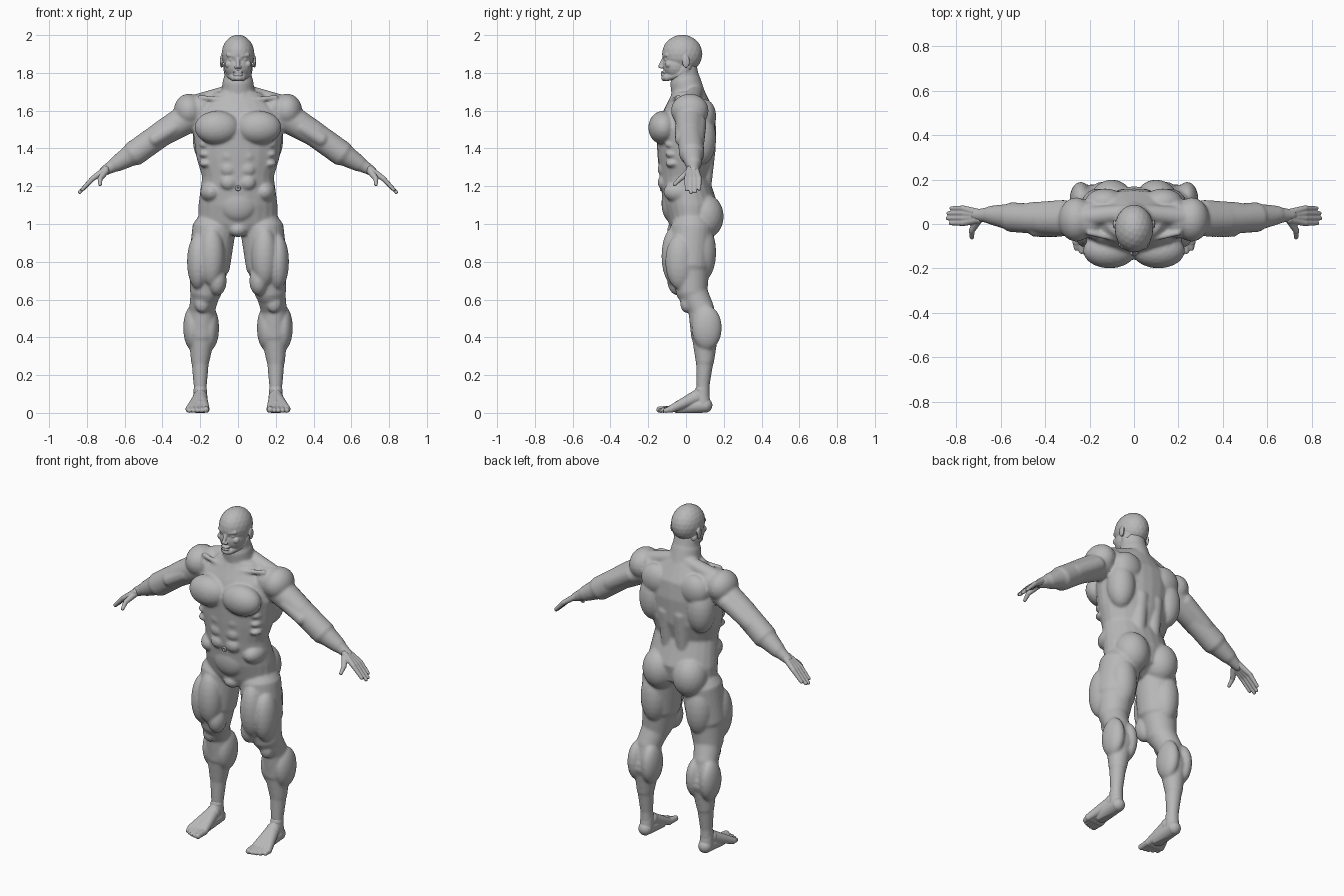
import bpy, bmesh, math
from mathutils import Matrix, Vector

default_cube = bpy.data.objects.get("Cube")
if default_cube:
    bpy.data.objects.remove(default_cube, do_unlink=True)

skin = bpy.data.materials.new("grey clay")
skin.use_nodes = True
grey = .48
clay = (grey, grey, grey, 1)
skin.diffuse_color = clay
skin.node_tree.nodes["Principled BSDF"].inputs["Base Color"].default_value = clay


def loft(bm, rings, matrix=Matrix(), sides=24):
    """Skin oval sections given as (height, half width, front, back)."""
    loops = []
    for height, half_width, front, back in rings:
        middle, half_depth = (front + back) / 2, (back - front) / 2
        loop = []
        for i in range(sides):
            angle = math.tau * i / sides
            point = Vector((half_width * math.cos(angle),
                            middle + half_depth * math.sin(angle), height))
            loop.append(bm.verts.new(matrix @ point))
        loops.append(loop)
    for low, high in zip(loops, loops[1:]):
        for i in range(sides):
            j = (i + 1) % sides
            bm.faces.new((low[i], low[j], high[j], high[i]))
    bm.faces.new(loops[0][::-1])
    bm.faces.new(loops[-1])


def capsule(bm, start, end, start_radius, end_radius, steps=4):
    """Round-ended tapered rod."""
    axis = end - start
    turn = axis.to_track_quat("Z", "Y").to_matrix().to_4x4()
    angles = [math.pi / 2 * (i + .3) / steps for i in range(steps)]
    profile = [(-start_radius * math.cos(a), start_radius * math.sin(a)) for a in angles]
    profile += [(axis.length + end_radius * math.cos(a), end_radius * math.sin(a))
                for a in reversed(angles)]
    rings = [(height, radius, -radius, radius) for height, radius in profile]
    loft(bm, rings, Matrix.Translation(start) @ turn)


def chain(bm, *points):
    """Limb through points given as (x, y, z, radius)."""
    for start, end in zip(points, points[1:]):
        capsule(bm, Vector(start[:3]), Vector(end[:3]), start[3], end[3])


def muscle(bm, centre, radii):
    """Ellipsoid bulge."""
    matrix = Matrix.Translation(centre) @ Matrix.Diagonal((*radii, 1))
    bmesh.ops.create_icosphere(bm, subdivisions=3, radius=1, matrix=matrix)


def mirror_parts(bm):
    """Copy everything built so far to the other side."""
    geometry = bm.verts[:] + bm.edges[:] + bm.faces[:]
    copies = bmesh.ops.duplicate(bm, geom=geometry)["geom"]
    for item in copies:
        if isinstance(item, bmesh.types.BMVert):
            item.co.x = -item.co.x


def finish(name, bm, voxel, rounds):
    """Fuse the parts into one smooth skin with level soles."""
    bmesh.ops.recalc_face_normals(bm, faces=bm.faces[:])
    mesh = bpy.data.meshes.new(name)
    bm.to_mesh(mesh)
    bm.free()
    figure_part = bpy.data.objects.new(name, mesh)
    bpy.context.collection.objects.link(figure_part)
    fuse = figure_part.modifiers.new("fuse", "REMESH")
    fuse.mode = "VOXEL"
    fuse.voxel_size = voxel
    soften = figure_part.modifiers.new("soften", "SMOOTH")
    soften.factor = .5
    soften.iterations = rounds
    graph = bpy.context.evaluated_depsgraph_get()
    skinned = bpy.data.meshes.new_from_object(figure_part.evaluated_get(graph))
    figure_part.modifiers.clear()
    figure_part.data = skinned
    for vertex in skinned.vertices:
        vertex.co.z = max(vertex.co.z, 0)
    skinned.materials.clear()
    skinned.materials.append(skin)
    skinned.shade_smooth()


# Body: left limbs and muscles first, mirrored before the trunk is added
body = bmesh.new()

# Leg, from hip to ankle
chain(body, (.13, .03, .95, .12), (.15, .02, .8, .115), (.17, .03, .65, .085),
      (.19, .08, .55, .07), (.19, .1, .43, .08), (.2, .1, .28, .05),
      (.2, .09, .15, .036), (.2, .09, .08, .036))
outer_thigh = muscle(body, (.21, -.03, .8), (.06, .08, .15))
muscle(body, (.14, -.06, .83), (.07, .07, .16))      # front thigh
muscle(body, (.11, -.04, .7), (.05, .06, .08))       # inner thigh
muscle(body, (.15, .08, .85), (.08, .08, .16))       # back of thigh
muscle(body, (.19, 0, .58), (.04, .03, .05))         # knee
for calf_x in (.15, .24):
    muscle(body, (calf_x, .11, .45), (.05, .08, .12))
muscle(body, (.1, .1, 1.04), (.1, .1, .12))          # buttock

# Arm, from shoulder to wrist
chain(body, (.2, .02, 1.6, .09), (.4, .02, 1.48, .07), (.54, .03, 1.38, .07),
      (.64, .04, 1.32, .043), (.71, .04, 1.28, .026))
muscle(body, (.26, .02, 1.6), (.08, .1, .09))        # shoulder
chain(body, (.34, -.02, 1.51, .04), (.44, -.02, 1.45, .04))    # biceps
chain(body, (.32, .06, 1.53, .05), (.46, .05, 1.44, .05))      # triceps

# Chest, back, neck and hip muscles
muscle(body, (.11, -.12, 1.51), (.12, .08, .09))     # chest
muscle(body, (.16, .08, 1.45), (.08, .08, .14))      # side of back
muscle(body, (.13, .1, 1.57), (.09, .06, .09))       # shoulder blade
muscle(body, (.14, -.03, 1.17), (.06, .09, .06))     # hip ridge
chain(body, (.05, .09, 1.15, .04), (.05, .11, 1.4, .05))       # lower back
chain(body, (.04, .05, 1.7, .04), (.22, .03, 1.64, .05))       # neck slope
chain(body, (.02, -.08, 1.65, .014), (.2, -.04, 1.67, .014))   # collarbone
chain(body, (.02, -.07, 1.67, .015), (.06, 0, 1.82, .02))      # neck cord

# Stomach muscles and ribs
for row in range(3):
    muscle(body, (.05, -.12, 1.22 + row * .07), (.044, .03, .04))
    muscle(body, (.17, -.07, 1.32 + row * .05), (.035, .04, .022))
mirror_parts(body)

# Trunk, neck, belly and groin
loft(body, [(.94, .06, -.07, .06), (1, .21, -.09, .15), (1.1, .21, -.12, .17),
            (1.25, .19, -.14, .12), (1.35, .22, -.15, .15), (1.5, .24, -.16, .16),
            (1.6, .23, -.12, .15), (1.7, .12, -.07, .1)])
chain(body, (0, .02, 1.65, .1), (0, 0, 1.74, .084), (0, -.01, 1.82, .07))
muscle(body, (0, -.08, 1.11), (.1, .05, .1))
muscle(body, (0, -.05, .97), (.05, .05, .04))
finish("body", body, .007, 9)

# Navel: a small raised ring
navel = bmesh.new()
for i in range(8):
    angle = math.tau * i / 8
    muscle(navel, (.01 * math.cos(angle), -.13, 1.19 + .01 * math.sin(angle)), (.006, .01, .006))
finish("navel", navel, .003, 3)

# Head: left face details, mirrored, then skull, jaw, nose and mouth
head = bmesh.new()
chain(head, (.02, -.11, 1.89, .015), (.05, -.1, 1.895, .012))  # brow
muscle(head, (.034, -.1, 1.87), (.016, .014, .01))   # eye
muscle(head, (.05, -.09, 1.845), (.02, .02, .02))    # cheekbone
muscle(head, (.01, -.13, 1.83), (.01, .01, .008))    # nostril
muscle(head, (.088, 0, 1.86), (.008, .02, .034))     # ear
chain(head, (.05, 0, 1.83, .03), (.05, -.03, 1.795, .02), (.02, -.1, 1.775, .02))    # jawline
mirror_parts(head)
muscle(head, (0, -.02, 1.9), (.087, .107, .102))     # skull
muscle(head, (0, -.05, 1.84), (.075, .073, .08))     # face
chain(head, (0, -.115, 1.88, .01), (0, -.136, 1.835, .011))    # nose
for lip_z in (1.79, 1.803):
    muscle(head, (0, -.12, lip_z), (.026, .014, .007))
muscle(head, (0, -.112, 1.772), (.026, .02, .016))   # chin
finish("head", head, .0035, 4)

# Hands and feet, one object for each side
for side, sign in (("left", 1), ("right", -1)):
    hand = bmesh.new()
    for i, length in enumerate((.08, .1, .095, .075)):
        base = Vector((.77, .004 + i * .022, 1.24))
        tip = base + Vector((.68, 0, -.72)) * length
        chain(hand, (.7, .02 + i * .01, 1.29, .019), (*base, .014), (*tip, .01))
    chain(hand, (.7, .02, 1.28, .02), (.73, -.03, 1.24, .014), (.73, -.06, 1.21, .01))

    foot = bmesh.new()
    for i in range(5):
        toe_x = .17 + i * .022
        toe_end = i * i * .002 - .14
        radius = .013 if i else .017
        chain(foot, (.2, .05, .08, .04), (toe_x, -.08, .02, .02), (toe_x, toe_end, radius, radius))
    chain(foot, (.2, .1, .04, .04), (.2, -.03, .03, .04))      # heel and sole
    chain(foot, (.2, .09, .06, .04), (.2, .085, .12, .036))    # ankle

    for name, part in (("hand", hand), ("foot", foot)):
        bmesh.ops.scale(part, vec=(sign, 1, 1), verts=part.verts)
        finish(side + "_" + name, part, .0032, 4)
